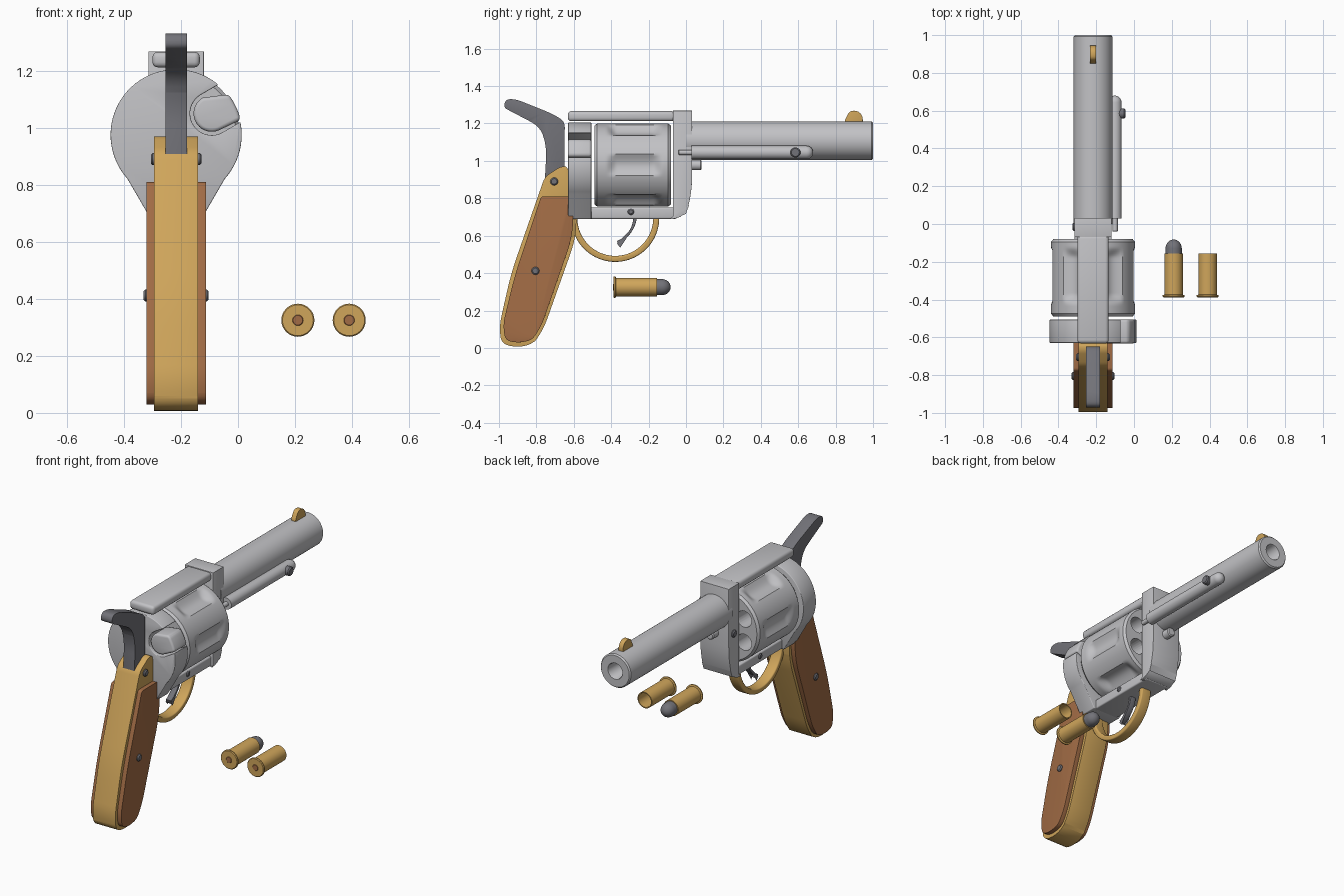
import bpy, bmesh, math
from mathutils import Vector

if "Cube" in bpy.data.objects:
    bpy.data.objects.remove(bpy.data.objects["Cube"])

CX = -0.217  # centre plane of the revolver


def material(name, rgb):
    m = bpy.data.materials.new(name)
    m.diffuse_color = (*rgb, 1)
    m.use_nodes = True
    m.node_tree.nodes["Principled BSDF"].inputs["Base Color"].default_value = m.diffuse_color
    return m


STEEL = material("light_steel", (0.54, 0.54, 0.56))
DARK = material("dark_steel", (0.17, 0.17, 0.19))
BRASS = material("brass", (0.63, 0.38, 0.105))
WOOD = material("wood", (0.36, 0.15, 0.06))


def finish(name, bm, mat, bevel=0.0, cutters=()):
    bmesh.ops.remove_doubles(bm, verts=bm.verts, dist=1e-5)
    bmesh.ops.recalc_face_normals(bm, faces=bm.faces)
    me = bpy.data.meshes.new(name)
    bm.to_mesh(me)
    bm.free()
    ob = bpy.data.objects.new(name, me)
    bpy.context.collection.objects.link(ob)
    me.materials.append(mat)
    for c in cutters:
        mod = ob.modifiers.new("cut", "BOOLEAN")
        mod.operation, mod.solver, mod.object = "DIFFERENCE", "EXACT", c
    if bevel:
        mod = ob.modifiers.new("bevel", "BEVEL")
        mod.width, mod.segments = bevel, 3
        mod.limit_method, mod.angle_limit = "ANGLE", math.radians(40)
    # bake modifiers
    if ob.modifiers:
        dg = bpy.context.evaluated_depsgraph_get()
        baked = bpy.data.meshes.new_from_object(ob.evaluated_get(dg))
        ob.modifiers.clear()
        ob.data = baked
    for c in cutters:
        bpy.data.objects.remove(c)
    bpy.ops.object.select_all(action="DESELECT")
    ob.select_set(True)
    bpy.context.view_layer.objects.active = ob
    bpy.ops.object.shade_smooth_by_angle(angle=math.radians(35))
    return ob


def prism(name, pts, axis, a, b, mat, bevel=0.0, cutters=()):
    """Extrude a 2D outline (y,z for axis x; x,z for axis y) from a to b."""
    bm = bmesh.new()
    put = (lambda p, d: (d, p[0], p[1])) if axis == "x" else (lambda p, d: (p[0], d, p[1]))
    lo = [bm.verts.new(put(p, a)) for p in pts]
    hi = [bm.verts.new(put(p, b)) for p in pts]
    bm.faces.new(lo)
    bm.faces.new(hi)
    n = len(pts)
    for i in range(n):
        j = (i + 1) % n
        bm.faces.new((lo[i], lo[j], hi[j], hi[i]))
    return finish(name, bm, mat, bevel, cutters)


def lathe(name, prof, axis, c, mat, n=32, shape=None, cutters=()):
    """Revolve (radius, position) points around a line along x or y through c."""
    bm = bmesh.new()
    rings = []
    for r, t in prof:
        ring = []
        for k in range(n):
            a = 2 * math.pi * k / n
            q = shape(r, t, a) if shape else r
            u, v = c[0] + q * math.cos(a), c[1] + q * math.sin(a)
            ring.append(bm.verts.new((t, u, v) if axis == "x" else (u, t, v)))
        rings.append(ring)
    for p, q in zip(rings, rings[1:]):
        for k in range(n):
            j = (k + 1) % n
            bm.faces.new((p[k], p[j], q[j], q[k]))
    bmesh.ops.remove_doubles(bm, verts=bm.verts, dist=1e-6)
    bmesh.ops.dissolve_degenerate(bm, edges=bm.edges, dist=1e-6)
    return finish(name, bm, mat, 0, cutters)


def rod(name, r, a, b, axis, c, mat, e=0.006, n=32):
    return lathe(name, [(0, a), (r - e, a), (r, a + e), (r, b - e), (r - e, b), (0, b)], axis, c, mat, n)


def fillet(pts, steps=5):
    """Round the corners of an outline given as (u, v, radius)."""
    out = []
    for i, (u, v, r) in enumerate(pts):
        p = Vector((u, v))
        if not r:
            out.append(p)
            continue
        s = p + (Vector(pts[i - 1][:2]) - p).normalized() * r
        e = p + (Vector(pts[(i + 1) % len(pts)][:2]) - p).normalized() * r
        for k in range(steps + 1):
            t = k / steps
            out.append(s * (1 - t) ** 2 + p * 2 * t * (1 - t) + e * t * t)
    return out


def box(a, b, c, d):
    return [(a, c), (b, c), (b, d), (a, d)]


def arc(cx, cz, r, a0, a1, n):
    return [(cx + r * math.cos(math.radians(a0 + (a1 - a0) * k / n)),
             cz + r * math.sin(math.radians(a0 + (a1 - a0) * k / n))) for k in range(n + 1)]


# barrel with bore, and brass sight
lathe("barrel", [(0, 0.0), (0.103, 0.0), (0.103, 0.992), (0.096, 1.0), (0.05, 1.0), (0.046, 0.994),
                 (0.046, 0.7), (0, 0.7)], "y", (CX, 1.108), STEEL, 48)
prism("front_sight", fillet([(0.85, 1.19, 0), (0.945, 1.19, 0), (0.945, 1.24, 0.02), (0.92, 1.268, 0.02),
                             (0.875, 1.268, 0.02), (0.85, 1.22, 0.01)]), "x", CX - 0.015, CX + 0.015, BRASS, 0.005)

# ejector housing beside the barrel
tip = [(0.036 * math.cos(k * math.pi / 12), 0.644 + 0.036 * math.sin(k * math.pi / 12)) for k in range(7)]
lathe("ejector_housing", [(0, 0.03), (0.036, 0.03)] + tip, "y", (-0.102, 1.045), STEEL, 24)
rod("ejector_rod", 0.014, -0.04, 0.05, "y", (-0.1, 1.045), STEEL, 0.003, 16)
rod("ejector_screw", 0.027, -0.09, -0.046, "x", (0.585, 1.045), DARK, 0.006, 24)
rod("base_pin", 0.028, 0.0, 0.083, "y", (CX, 0.978), STEEL, 0.006, 24)

# frame: front block, top strap, bottom strap
prism("frame_front", fillet([(-0.07, 1.268, 0), (0.032, 1.268, 0), (0.032, 0.81, 0.1), (-0.01, 0.69, 0.07),
                             (-0.07, 0.69, 0)]), "x", CX - 0.097, CX + 0.097, STEEL, 0.008)
prism("top_strap", box(-0.632, -0.06, 1.212, 1.266), "x", CX - 0.083, CX + 0.083, STEEL, 0.018)
prism("bottom_strap", box(-0.53, -0.05, 0.69, 0.75), "x", CX - 0.083, CX + 0.083, STEEL, 0.008)


# recoil shield with a slot for the loading gate
def gate_outline(r, length):
    g = Vector((-0.092, 1.05))
    d = Vector((math.cos(math.radians(30)), math.sin(math.radians(30))))
    s = Vector((-d.y, d.x))
    return g, d, s, [tuple(g + s * r + d * length)] + arc(g.x, g.y, r, 120, 300, 20) + [tuple(g - s * r + d * length)]


slot = prism("gate_slot_cutter", gate_outline(0.076, 0.2)[3], "y", -0.7, -0.45, STEEL)
slot.hide_render = True
shield = arc(CX, 0.975, 0.23, -42, 222, 56) + [(CX - 0.095, 0.69), (CX + 0.095, 0.69)]
prism("recoil_shield", shield, "y", -0.63, -0.506, STEEL, 0.008, [slot])
g, d, s, outline = gate_outline(0.064, 0.0)
outer = [(CX + 0.232 * math.cos(a), 0.975 + 0.232 * math.sin(a))
         for a in (math.radians(13 + 3.1 * k) for k in range(9))]
prism("loading_gate", outline[1:-1] + outer, "y", -0.632, -0.506, STEEL, 0.014)


# fluted cylinder with six chambers
def flutes(r, t, a):
    if r < 0.2:
        return r
    u = (math.degrees(a) + 30) % 60 - 30
    w = max(0, 1 - (u / 15) ** 2)
    e = min(1, max(0, min(t + 0.43, -0.12 - t) / 0.06))
    return r - 0.026 * w * e * e * (3 - 2 * e)


bores = []
for k in range(6):
    a = math.radians(30 + 60 * k)
    c = (CX + 0.143 * math.cos(a), 0.978 + 0.143 * math.sin(a))
    bores.append(rod("bore_cutter", 0.05, -0.46, 0.0, "y", c, STEEL, 0.001, 24))
    bores[-1].hide_render = True
side = [(0.222, -0.475 + 0.38 * k / 38) for k in range(39)]
lathe("cylinder", [(0, -0.49), (0.21, -0.49)] + side + [(0.21, -0.08), (0, -0.08)], "y", (CX, 0.978),
      STEEL, 120, flutes, bores)

# grip frame and wooden panels
prism("grip_frame", fillet([(-0.755, 0.915, 0.03), (-0.67, 0.97, 0.02), (-0.635, 0.97, 0.015), (-0.58, 0.69, 0.08),
                            (-0.598, 0.56, 0.06), (-0.765, 0.09, 0.07), (-0.82, 0.02, 0.04), (-0.9, 0.003, 0.04),
                            (-0.985, 0.02, 0.04), (-1.0, 0.11, 0.06), (-0.935, 0.4, 0.1)]),
      "x", CX - 0.077, CX + 0.077, BRASS, 0.014)
panel = fillet([(-0.775, 0.81, 0.015), (-0.615, 0.81, 0.015), (-0.6, 0.69, 0.06), (-0.615, 0.57, 0.06),
                (-0.775, 0.11, 0.06), (-0.825, 0.04, 0.03), (-0.9, 0.027, 0.03), (-0.965, 0.04, 0.03),
                (-0.98, 0.12, 0.05), (-0.915, 0.39, 0.1)])
for sgn, label in ((-1, "left"), (1, "right")):
    prism("grip_panel_" + label, panel, "x", CX + sgn * 0.07, CX + sgn * 0.104, WOOD, 0.012)

# hammer
prism("hammer", fillet([(-0.755, 0.89, 0.01), (-0.65, 0.89, 0.01), (-0.648, 1.21, 0.03), (-0.71, 1.25, 0.04),
                        (-0.91, 1.33, 0.03), (-0.965, 1.33, 0.025), (-0.975, 1.285, 0.02), (-0.87, 1.23, 0.05),
                        (-0.775, 1.18, 0.06), (-0.745, 1.07, 0.06)]), "x", CX - 0.038, CX + 0.038, DARK, 0.009)

# trigger and guard
prism("trigger_guard", arc(-0.378, 0.695, 0.235, 180, 360, 40) + arc(-0.378, 0.695, 0.203, 360, 180, 40),
      "x", CX - 0.034, CX + 0.034, BRASS, 0.008)
prism("trigger", arc(-0.42, 0.70, 0.138, 0, -68, 12) + arc(-0.42, 0.70, 0.165, -68, 0, 12)[0:1]
      + arc(-0.43, 0.715, 0.168, -68, 0, 12), "x", CX - 0.018, CX + 0.018, DARK, 0.004)

# screws
for label, r, half, c in (("frame_screw", 0.021, 0.089, (-0.705, 0.89)), ("grip_screw", 0.021, 0.114, (-0.805, 0.412)),
                          ("trigger_screw", 0.017, 0.09, (-0.295, 0.728))):
    rod(label, r, CX - half, CX + half, "x", c, DARK, 0.006, 20)
rod("pin_screw", 0.022, CX - 0.108, CX - 0.08, "x", (-0.015, 0.978), DARK, 0.006, 20)

# loose cartridges: one loaded, one empty
for label, x in (("loaded", 0.21), ("empty", 0.39)):
    lathe("case_" + label, [(0, -0.388), (0.054, -0.388), (0.058, -0.384), (0.058, -0.377), (0.049, -0.374),
                            (0.049, -0.155), (0.043, -0.155), (0.043, -0.36), (0, -0.36)],
          "y", (x, 0.325), BRASS)
    rod("primer_" + label, 0.019, -0.39, -0.38, "y", (x, 0.325), WOOD, 0.002, 20)
nose = [(0.043 * math.cos(k * math.pi / 16), -0.13 + 0.048 * math.sin(k * math.pi / 16)) for k in range(9)]
lathe("lead_bullet", [(0, -0.2), (0.043, -0.2)] + nose, "y", (0.21, 0.325), DARK)
